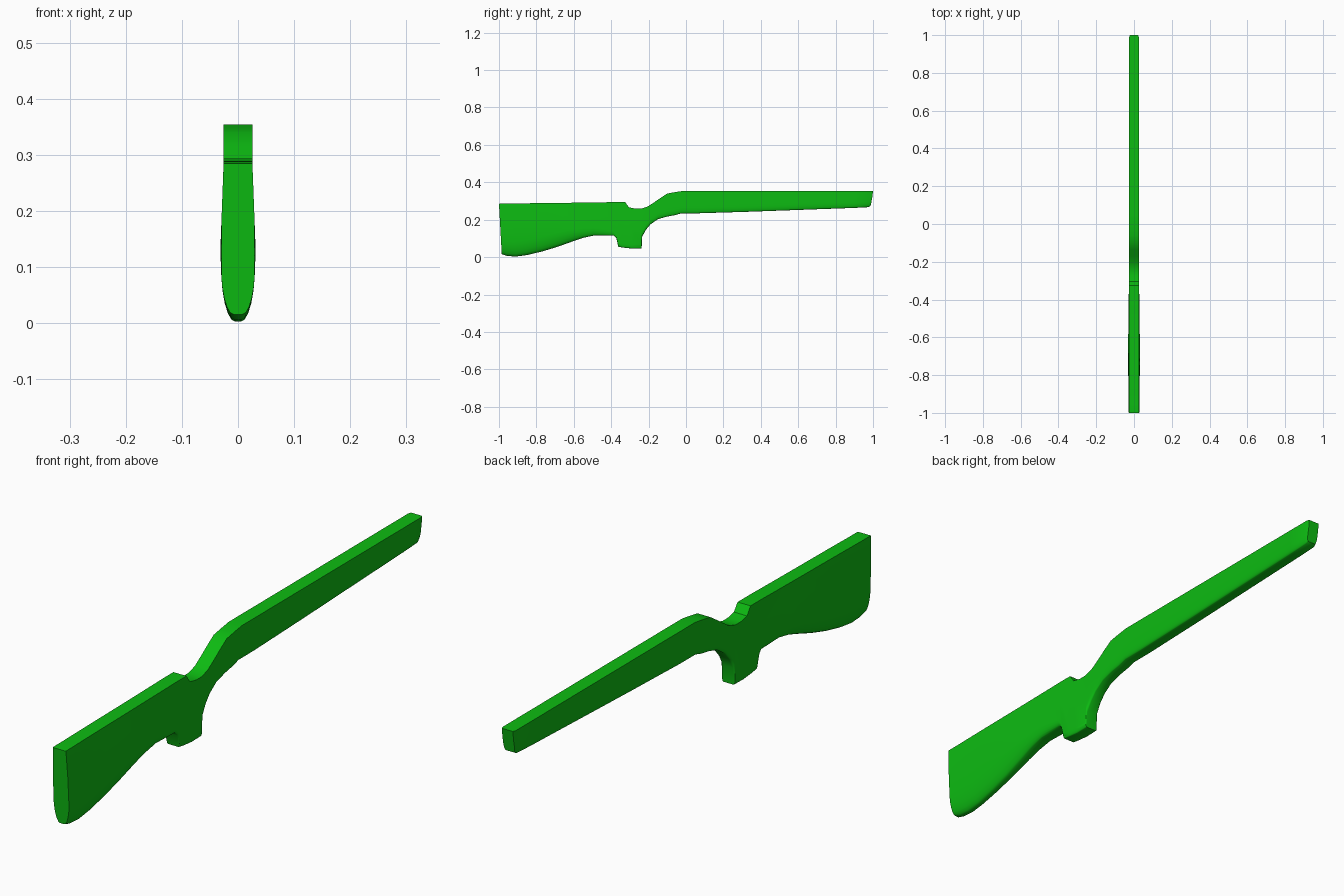
import bpy, bmesh, math

if "Cube" in bpy.data.objects:
    bpy.data.objects.remove(bpy.data.objects["Cube"])

green = bpy.data.materials.new("bright green")
green.diffuse_color = (0.004, 0.5, 0.006, 1)
green.use_nodes = True
green.node_tree.nodes["Principled BSDF"].inputs["Base Color"].default_value = green.diffuse_color

# Slanted stations from butt to fore-end: top y, top z, bottom y, bottom z,
# height of the rounded underside
stations = [
    (-1.00, .285, -.985, .016, .07), (-.99, .286, -.955, .006, .08),
    (-.95, .286, -.91, .003, .08), (-.90, .287, -.85, .011, .08),
    (-.83, .288, -.77, .030, .075), (-.75, .289, -.69, .054, .07),
    (-.66, .290, -.60, .086, .06), (-.58, .291, -.55, .103, .05),
    (-.51, .292, -.49, .116, .04), (-.44, .293, -.385, .115, .025),
    (-.39, .294, -.372, .100, .02), (-.36, .294, -.362, .055, .02),
    (-.325, .294, -.33, .050, .02), (-.305, .266, -.29, .046, .02),
    (-.27, .259, -.237, .047, .02), (-.24, .259, -.235, .108, .025),
    (-.205, .270, -.215, .145, .03), (-.17, .293, -.19, .175, .03),
    (-.135, .317, -.15, .203, .03), (-.10, .340, -.10, .217, .03),
    (-.06, .347, -.06, .224, .03), (-.015, .354, -.025, .234, .03),
    (.06, .354, .06, .234, .03), (.35, .354, .35, .243, .03),
    (.65, .354, .65, .254, .03), (.90, .354, .90, .263, .03),
    (.99, .354, .975, .267, .03),
]
N = 5   # segments per rounded lower corner

def half_width(y, z):
    """Slightly swollen butt and slim fore-end."""
    base = .0255
    if y < -.2:
        swell = .006 * max(0, 1 - abs(z - .13) / .16)
        base += swell * min(1, (-.2 - y) / .4)
    return base

def section(bm, st):
    ty, tz, by, bz, r = st
    pts = [(1, tz), (1, tz - (tz - bz - r) * .5)]
    for i in range(N + 1):
        a = math.pi / 2 * i / N
        inset = min(.8, r / .1)
        pts.append((1 - inset * (1 - math.cos(a)), bz + r * (1 - math.sin(a))))
    ring = pts + [(-u, z) for u, z in reversed(pts)]
    out = []
    for u, z in ring:
        y = by + (ty - by) * (z - bz) / (tz - bz)
        out.append(bm.verts.new((u * half_width(y, z), y, z)))
    return out

# One-piece long stock lofted through the sections
bm = bmesh.new()
rings = [section(bm, s) for s in stations]
# Blunt rounded tip on the fore-end
tip = [bm.verts.new((v.co.x * .85, v.co.y + .012, .31 + (v.co.z - .31) * (1 if v.co.z > .31 else .85)))
       for v in rings[-1]]
for v in tip:
    v.co.y = min(v.co.y, 1.0)
rings.append(tip)
for a, b in zip(rings, rings[1:]):
    for i in range(len(a)):
        j = (i + 1) % len(a)
        bm.faces.new((a[i], a[j], b[j], b[i]))
bm.faces.new(rings[0])
bm.faces.new(list(reversed(rings[-1])))
bmesh.ops.recalc_face_normals(bm, faces=bm.faces)
me = bpy.data.meshes.new("long_stock")
bm.to_mesh(me)
bm.free()
stock = bpy.data.objects.new("long_stock", me)
bpy.context.collection.objects.link(stock)
me.materials.append(green)
bpy.context.view_layer.objects.active = stock
stock.select_set(True)
bpy.ops.object.shade_smooth_by_angle(angle=math.radians(40))
